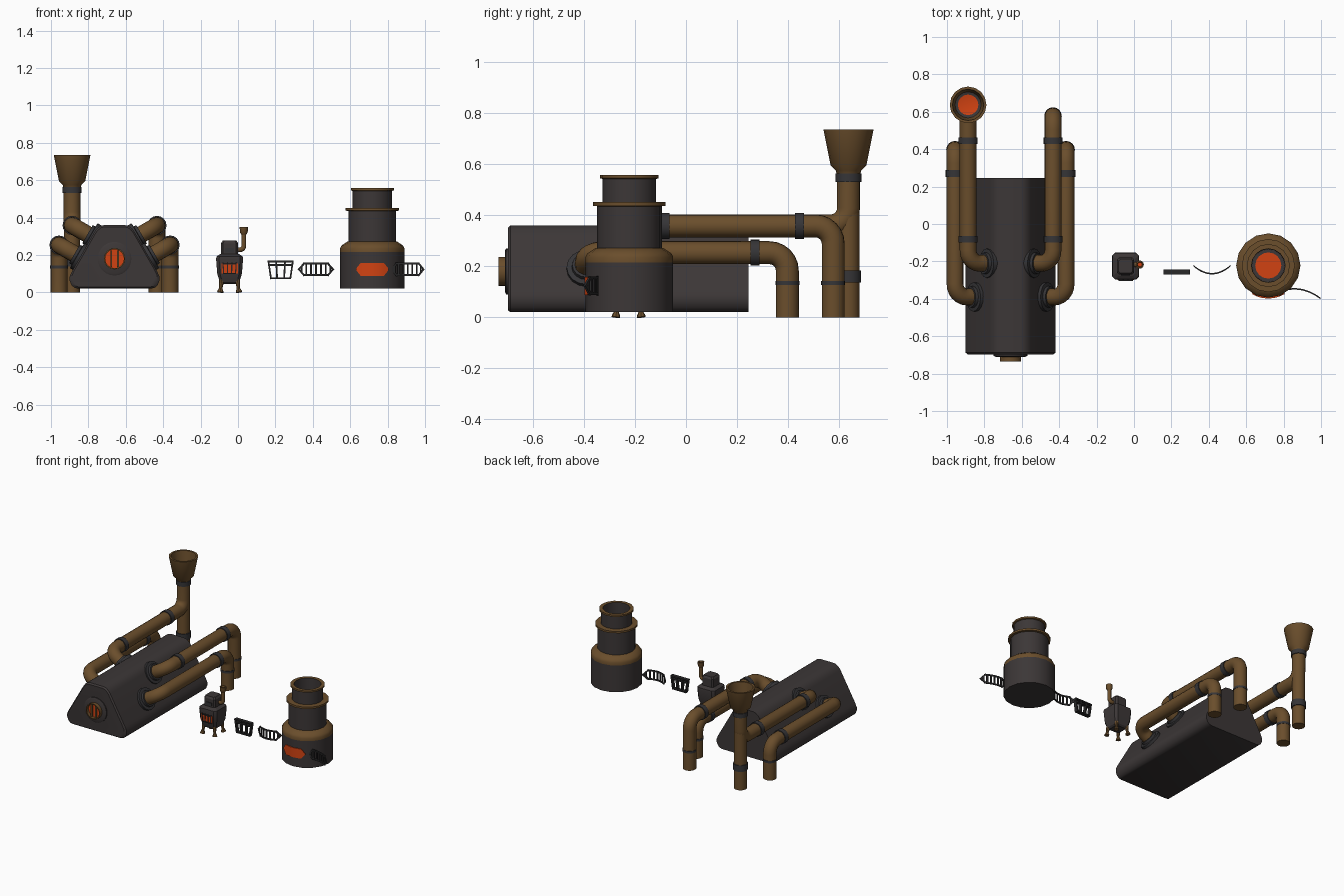
import bpy, bmesh, math
from mathutils import Vector

if "Cube" in bpy.data.objects:
    bpy.data.objects.remove(bpy.data.objects["Cube"])


def material(name, c):
    m = bpy.data.materials.new(name)
    m.diffuse_color = (*c, 1)
    m.use_nodes = True
    m.node_tree.nodes["Principled BSDF"].inputs["Base Color"].default_value = m.diffuse_color
    return m


DARK = material("dark_iron", (.045, .038, .038))
BROWN = material("aged_brass", (.145, .076, .025))
ORANGE = material("ember_orange", (.64, .055, .006))
BAND = material("band_steel", (.036, .035, .038))
BLACK = material("grate_black", (.022, .021, .022))
MATS = [DARK, BROWN, ORANGE, BAND, BLACK]
D, B, O, S, K = range(5)


def finish(name, bm, angle=38):
    bmesh.ops.recalc_face_normals(bm, faces=bm.faces)
    me = bpy.data.meshes.new(name)
    used = sorted({f.material_index for f in bm.faces})
    for f in bm.faces:
        f.material_index = used.index(f.material_index)
    bm.to_mesh(me)
    bm.free()
    for i in used:
        me.materials.append(MATS[i])
    ob = bpy.data.objects.new(name, me)
    bpy.context.collection.objects.link(ob)
    bpy.ops.object.select_all(action='DESELECT')
    ob.select_set(True)
    bpy.context.view_layer.objects.active = ob
    bpy.ops.object.shade_smooth_by_angle(angle=math.radians(angle))
    return ob


def loft(name, rings, mats, angle=38):
    """Skin rings of points; mats is one index or [start cap, segments..., end cap]."""
    bm = bmesh.new()
    if isinstance(mats, int):
        mats = [mats] * (len(rings) + 1)
    vs = [[bm.verts.new(p) for p in r] for r in rings]
    n = len(rings[0])
    for k in range(len(vs) - 1):
        for i in range(n):
            j = (i + 1) % n
            bm.faces.new((vs[k][i], vs[k][j], vs[k + 1][j], vs[k + 1][i])).material_index = mats[k + 1]
    bm.faces.new(vs[0]).material_index = mats[0]
    bm.faces.new(vs[-1]).material_index = mats[-1]
    return finish(name, bm, angle)


def lathe(name, prof, at, mats, axis=(0, 0, 1), n=16):
    q = Vector(axis).to_track_quat('Z', 'Y')
    rings = [[Vector(at) + q @ Vector((r * math.cos(2 * math.pi * i / n), r * math.sin(2 * math.pi * i / n), h))
              for i in range(n)] for r, h in prof]
    return loft(name, rings, mats)


def band(name, at, axis, r=.051, w=.018, m=S):
    lathe(name, [(r, -w), (r, w)], at, m, axis)


def pipe(name, pts, r=.045, bend=.07, n=16):
    """Round pipe along straight runs with filleted elbows."""
    pts = [Vector(p) for p in pts]
    path = [pts[0]]
    for a, p, b in zip(pts, pts[1:], pts[2:]):
        u, v = (a - p).normalized(), (b - p).normalized()
        c = p + (u + v) * bend
        for i in range(7):
            t = i / 6 * math.pi / 2
            path.append(c - v * bend * math.cos(t) - u * bend * math.sin(t))
    path.append(pts[-1])
    t0 = (path[1] - path[0]).normalized()
    x = t0.orthogonal().normalized()
    rings = []
    for i, p in enumerate(path):
        t1 = (path[min(i + 1, len(path) - 1)] - path[max(i - 1, 0)]).normalized()
        x = t0.rotation_difference(t1) @ x
        t0 = t1
        y = t1.cross(x)
        rings.append([p + (x * math.cos(2 * math.pi * k / n) + y * math.sin(2 * math.pi * k / n)) * r
                      for k in range(n)])
    return loft(name, rings, B)


def bars(name, lines, mapping, width, thick, m, seg=1):
    """Flat bars between (u, v) points, laid on a surface by mapping(u, v, depth)."""
    bm = bmesh.new()
    for a, b in lines:
        a, b = Vector(a), Vector(b)
        d = (b - a).normalized() * width / 2
        nrm = Vector((-d.y, d.x))
        rows = []
        for i in range(seg + 1):
            p = (a - d).lerp(b + d, i / seg)
            rows.append([bm.verts.new(mapping(*(p + nrm * s), w * thick / 2))
                         for s, w in ((-1, -1), (1, -1), (1, 1), (-1, 1))])
        fs = [bm.faces.new(rows[0]), bm.faces.new(rows[-1])]
        for r0, r1 in zip(rows, rows[1:]):
            fs += [bm.faces.new((r0[i], r0[(i + 1) % 4], r1[(i + 1) % 4], r1[i])) for i in range(4)]
        for f in fs:
            f.material_index = m
    return finish(name, bm, 30)


# ---- Large boiler: rounded triangular prism
CX = -.66
half = [(.055, .36), (.075, .355), (.095, .34), (.108, .322), (.228, .112), (.24, .085), (.24, .062),
        (.23, .038), (.215, .025), (.195, .02)]
outline = half + [(-x, z) for x, z in reversed(half)]


def section(y, s):
    return [(CX + x * s, y, .17 + (z - .17) * s) for x, z in outline]


loft("boiler_body", [section(-.698, .95), section(-.688, 1), section(.245, 1)], D)

# Porthole with glowing recess and bars
lathe("porthole_flange", [(.09, 0), (.09, .015), (.08, .02)], (CX, -.69, .18), D, (0, -1, 0), 24)
lathe("porthole_ring", [(.057, 0), (.057, .035), (.05, .035), (.05, .012)], (CX, -.70, .18),
      [B, B, B, B, O], (0, -1, 0), 24)
bars("porthole_bars", [((x, -.04), (x, .04)) for x in (-.018, .018)],
     lambda u, v, w: (CX + u, -.722 + w, .18 + v), .01, .01, B)

# ---- Boiler pipes, two on each side
for s, side in ((-1, "left"), (1, "right")):
    out = Vector((s * .866, 0, .5))
    for lvl, dx, y0, z, y1 in (("upper", .227, -.21, .358, .577), ("lower", .297, -.39, .253, .397)):
        name = f"{side}_{lvl}_pipe"
        x = CX + s * dx
        chimney = s < 0 and lvl == "upper"
        elbow = Vector((x, y0, z))
        foot = elbow - out * .125
        if chimney:
            y1 = .637
        pipe(name, [foot - out * .03, elbow, (x, y1, z), (x, y1, .56 if chimney else 0)])
        lathe(name + "_flange", [(.078, -.03), (.078, .012), (.058, .014), (.056, .03)], foot, S, out)
        if lvl == "upper":
            band(name + "_band_front", (x, -.082, z), (0, 1, 0))
            band(name + "_band_rear", (x, .445, z), (0, 1, 0))
        else:
            band(name + "_band_rear", (x, .27, z), (0, 1, 0))
        if not chimney:
            band(name + "_band_low", (x, y1, .135), (0, 0, 1), .047, .008)

# Chimney: drop pipe, bands and funnel
chim = (CX - .227, .637, 0)
lathe("chimney_drop_pipe", [(.043, 0), (.043, .42)], chim, B)
band("chimney_band_low", (chim[0], chim[1], .16), (0, 0, 1), .049, .023)
band("chimney_band_high", (chim[0], chim[1], .547), (0, 0, 1), .051, .016)
lathe("chimney_funnel", [(.045, .555), (.05, .575), (.07, .595), (.098, .735), (.084, .735), (.07, .62), (.055, .615)],
      chim, [B, B, B, B, B, B, D, O])

# ---- Tower furnace
TX, TY = .718, -.222
lathe("tower_furnace",
      [(.172, .02), (.172, .215), (.172, .235), (.165, .25), (.132, .272), (.127, .272), (.127, .435), (.142, .437),
       (.142, .451), (.105, .452), (.105, .542), (.115, .545), (.115, .557), (.09, .557), (.088, .36), (.07, .36)],
      (TX, TY, 0), [D, D, B, B, B, B, D, B, B, B, D, B, B, B, D, D, O])


def on_tower(u, v, w):
    a = u / .172
    return (TX + (.173 + w) * math.sin(a), TY - (.173 + w) * math.cos(a), .123 + v)


# Six-sided glowing window wrapped on the tower
bm = bmesh.new()
cols = [(-.09, .002)] + [(-.062 + .0155 * i, .035) for i in range(9)] + [(.09, .002)]
rows = [[bm.verts.new(on_tower(u, v, w)) for v, w in ((-h, -.004), (h, -.004), (h, .003), (-h, .003))]
        for u, h in cols]
for a, b in zip(rows, rows[1:]):
    for i in range(4):
        bm.faces.new((a[i], a[(i + 1) % 4], b[(i + 1) % 4], b[i]))
for r in (rows[0], rows[-1]):
    bm.faces.new(r)
for f in bm.faces:
    f.material_index = O
finish("tower_window", bm)

# ---- Curved six-sided grates, one beside the tower on each side
hexa = [(-.091, 0), (-.064, .031), (.064, .031), (.091, 0), (.064, -.031), (-.064, -.031)]
lines = list(zip(hexa, hexa[1:] + hexa[:1]))
lines += [((u, -.028), (u, .028)) for u in (-.078 + .026 * i for i in range(7)) if abs(u) < .07]
lines += [((s * .076, -.014), (s * .076, .014)) for s in (-1, 1)]
bars("curved_grate_left", lines, lambda u, v, w: (.417 + u, -.266 + 4.4 * u * u + w, .123 + v), .01, .008, BLACK and K, 6)
bars("curved_grate_right", lines,
     lambda u, v, w: (.907 + u * .93, -.353 - .24 * u - 2.3 * u * u + w, .123 + v), .01, .008, K, 6)

# ---- Flat tapered grate
top, bot = .065, .052
lines = [((-top, .045), (top, .045)), ((-bot, -.045), (bot, -.045)), ((-.062, .026), (.062, .026))]
lines += [((t * top, .045), (t * bot, -.045)) for t in (-1, -.36, .36, 1)]
bars("flat_grate", lines, lambda u, v, w: (.228 + u, -.257 + w, .12 + v), .009, .026, K)

# ---- Small stove
SX, SY = -.045, -.225


def square(z, h, c):
    p = [(h, -h + c), (h, h - c), (h - c, h), (-h + c, h), (-h, h - c), (-h, -h + c), (-h + c, -h), (h - c, -h)]
    return [(SX + x, SY + y, z) for x, y in p]


loft("stove_body", [square(.045, .04, .01), square(.055, .052, .013), square(.1, .066, .015), square(.178, .072, .016),
                    square(.192, .07, .016), square(.205, .05, .012)], D, 20)
loft("stove_top_box", [square(.19, .046, .011), square(.262, .046, .011), square(.276, .037, .009)], D, 20)
for sx in (-1, 1):
    for sy in (-1, 1):
        lathe("stove_leg", [(.017, 0), (.016, .008), (.009, .022), (.014, .068)],
              (SX + sx * .05, SY + sy * .05, 0), B, (-sx * .12, -sy * .12, 1), 8)


def stove_front(u, v, w):
    return (SX + u, SY - .0695 - .075 * v + w, .128 + v)


bars("stove_fire_window", [((-.018, 0), (.018, 0))], stove_front, .052, .008, O)
bars("stove_fire_bars", [((x, -.028), (x * 1.1, .028)) for x in (-.032, -.011, .011, .032)]
     + [((-.034, .024), (.034, .024)), ((-.032, -.028), (.032, -.028))], stove_front, .006, .016, K)
bars("stove_draft_plate", [((-.013, .105), (.013, .105))],
     lambda u, v, w: (SX + u, SY - .046 + w, .12 + v), .022, .008, S)
pipe("stove_flue", [(SX + .03, SY + .008, .228), (.031, SY + .008, .228), (.031, SY + .008, .32)], .013, .02, 10)
lathe("stove_flue_cap", [(.013, .308), (.021, .322), (.022, .35), (.015, .35), (.012, .335)],
      (.031, SY + .008, 0), [B, B, B, B, B, O], n=10)
